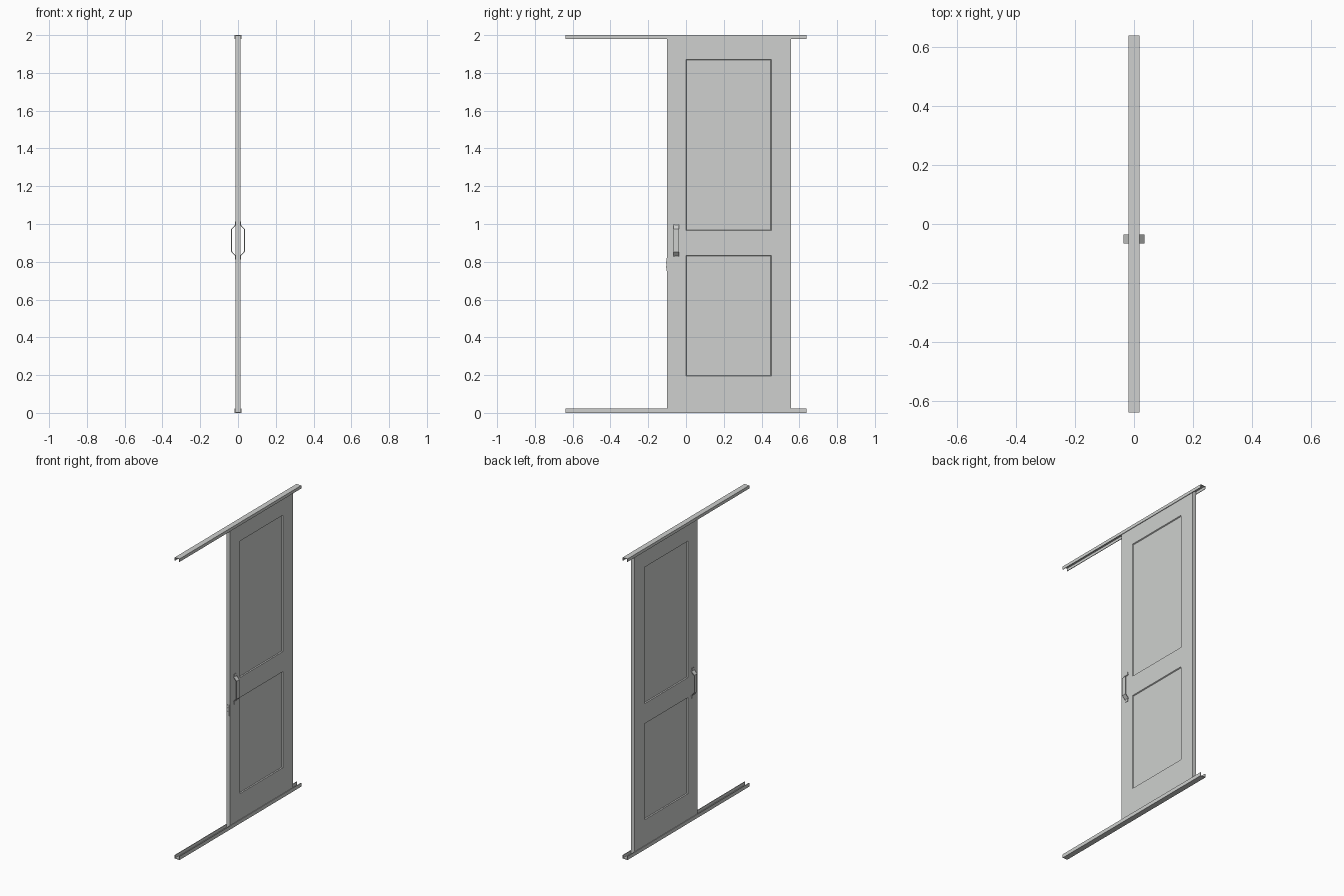
import bpy, bmesh
from mathutils import Vector

if "Cube" in bpy.data.objects:
    bpy.data.objects.remove(bpy.data.objects["Cube"])

grey = bpy.data.materials.new("light_grey")
grey.diffuse_color = (0.62, 0.63, 0.62, 1)
grey.use_nodes = True
grey.node_tree.nodes["Principled BSDF"].inputs["Base Color"].default_value = grey.diffuse_color


def finish(name, bm):
    bmesh.ops.recalc_face_normals(bm, faces=bm.faces)
    me = bpy.data.meshes.new(name)
    bm.to_mesh(me)
    bm.free()
    me.materials.append(grey)
    ob = bpy.data.objects.new(name, me)
    bpy.context.collection.objects.link(ob)
    return ob


def add_box(bm, lo, hi):
    lo, hi = Vector(lo), Vector(hi)
    verts = bmesh.ops.create_cube(bm, size=1)["verts"]
    for v in verts:
        v.co = Vector([(lo[i] + hi[i]) / 2 + v.co[i] * (hi[i] - lo[i]) for i in range(3)])


def box(name, lo, hi):
    bm = bmesh.new()
    add_box(bm, lo, hi)
    return finish(name, bm)


def extrude_profile(bm, pts, y0, y1):
    """Closed x-z outline pushed along y."""
    f = bm.faces.new([bm.verts.new((x, y0, z)) for x, z in pts])
    ext = bmesh.ops.extrude_face_region(bm, geom=[f])["geom"]
    bmesh.ops.translate(bm, vec=(0, y1 - y0, 0),
                        verts=[g for g in ext if isinstance(g, bmesh.types.BMVert)])


# Door leaf with two recessed panels on each side
bm = bmesh.new()
add_box(bm, (-0.013, -0.10, 0.006), (0.013, 0.557, 1.994))
cuts = [((0, y, 0), (0, 1, 0)) for y in (0.0, 0.452)]
cuts += [((0, 0, z), (0, 0, 1)) for z in (0.195, 0.833, 0.966, 1.872)]
for co, no in cuts:
    bmesh.ops.bisect_plane(bm, geom=bm.verts[:] + bm.edges[:] + bm.faces[:],
                           plane_co=co, plane_no=no)
bm.normal_update()
panels = []
for f in bm.faces:
    c = f.calc_center_median()
    if abs(f.normal.x) > 0.9 and 0 < c.y < 0.452 and (
            0.195 < c.z < 0.833 or 0.966 < c.z < 1.872):
        panels.append(f)
bmesh.ops.inset_individual(bm, faces=panels, thickness=0.005, depth=-0.006)
finish("door_leaf", bm)

# Top and bottom channel rails
W, T, H = 0.018, 0.004, 0.024
channel = [(-W, 0), (W, 0), (W, H), (W - T, H), (W - T, T),
           (T - W, T), (T - W, H), (-W, H)]
for name, flip in (("bottom_rail", False), ("top_rail", True)):
    bm = bmesh.new()
    pts = [(x, 2 - z * 0.85) if flip else (x, z) for x, z in channel]
    extrude_profile(bm, pts, -0.638, 0.638)
    finish(name, bm)

# Pull handles: bent strap with a narrower fixing tab at each end
for name, s in (("right_handle", 1), ("left_handle", -1)):
    bm = bmesh.new()
    outer = [(0.013, 0.998), (0.036, 0.973), (0.036, 0.853), (0.013, 0.828)]
    inner = [(0.013, 0.834), (0.032, 0.855), (0.032, 0.971), (0.013, 0.992)]
    extrude_profile(bm, [(s * x, z) for x, z in outer + inner], -0.066, -0.036)
    for z0, z1 in ((0.99, 1.013), (0.813, 0.836)):
        add_box(bm, (min(s * 0.012, s * 0.016), -0.061, z0),
                (max(s * 0.012, s * 0.016), -0.041, z1))
    finish(name, bm)

# Latch plate on the leading edge with two small keeper blocks
box("latch_plate", (-0.007, -0.103, 0.75), (0.007, -0.099, 0.82))
for i, z in enumerate((0.768, 0.792)):
    box(f"latch_block_{i + 1}", (-0.004, -0.105, z), (0.004, -0.102, z + 0.01))
